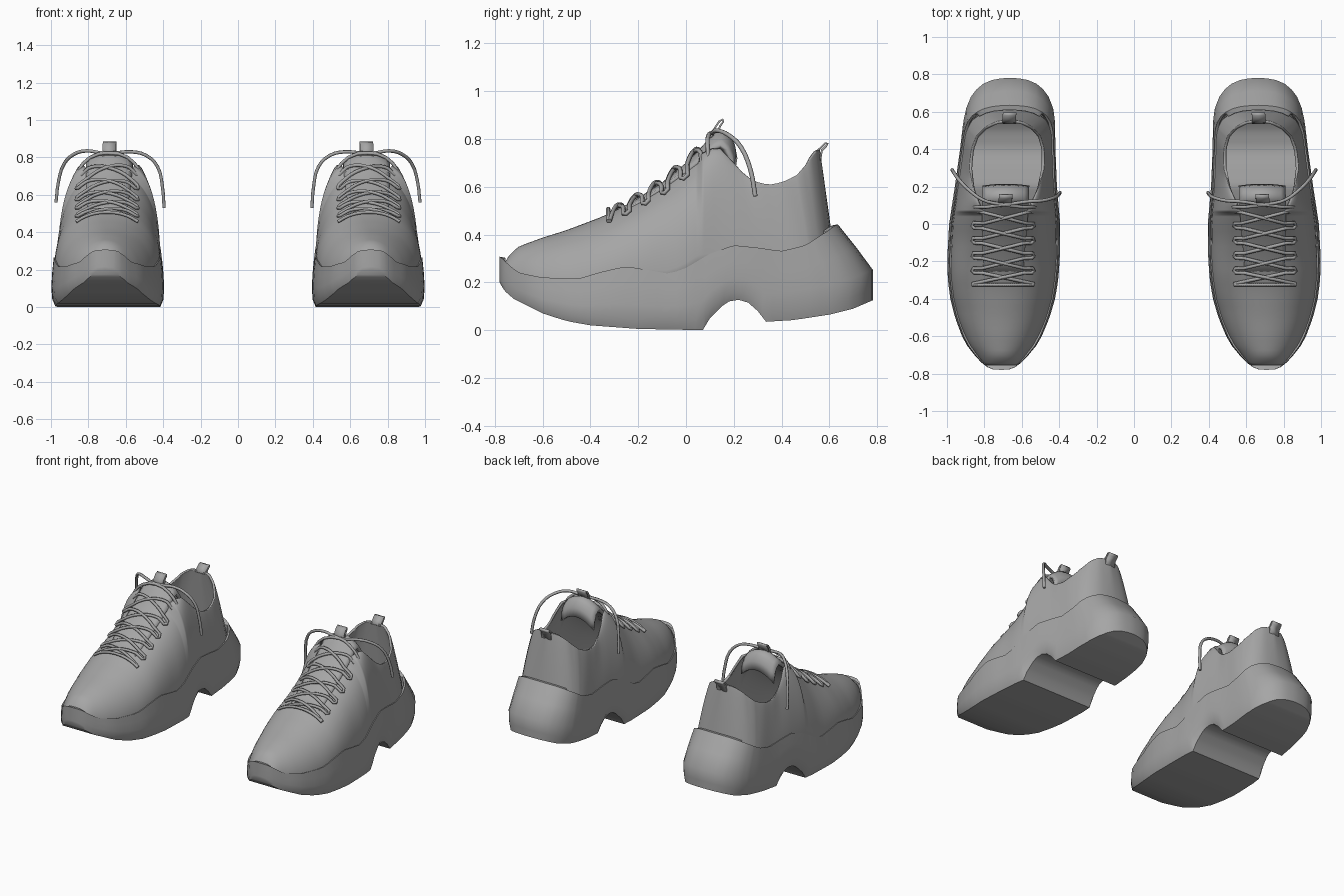
import bpy, bmesh, math

if "Cube" in bpy.data.objects:
    bpy.data.objects.remove(bpy.data.objects["Cube"])

grey = bpy.data.materials.new("grey")
grey.diffuse_color = (0.38, 0.38, 0.38, 1)
grey.use_nodes = True
grey.node_tree.nodes["Principled BSDF"].inputs["Base Color"].default_value = grey.diffuse_color


def lerp(table, y):
    """Piecewise linear lookup."""
    if y <= table[0][0]:
        return table[0][1]
    for (a, p), (b, q) in zip(table, table[1:]):
        if y <= b:
            return p + (q - p) * (y - a) / (b - a)
    return table[-1][1]


def soft(table, y, r=0.02):
    """Lookup with slightly rounded corners."""
    return (lerp(table, y - r) + 2 * lerp(table, y) + lerp(table, y + r)) / 4


# Shape tables along the shoe (y, value)
CENTRE = [(-.78, .71), (-.2, .698), (.2, .685), (.6, .665), (.78, .663)]
WIDTH = [(-.78, 0), (-.777, .045), (-.765, .075), (-.74, .108), (-.7, .145), (-.65, .185),
         (-.6, .213), (-.5, .253), (-.4, .28), (-.3, .295), (-.18, .301), (0, .297),
         (.2, .273), (.4, .255), (.55, .245), (.62, .232), (.68, .208), (.72, .178),
         (.75, .142), (.77, .095), (.778, .05), (.782, 0)]
SOLE_TOP = [(-.78, .31), (-.74, .272), (-.7, .24), (-.6, .22), (-.45, .215), (-.35, .245),
            (-.25, .267), (-.15, .25), (-.07, .235), (0, .26), (.1, .32), (.2, .355),
            (.3, .345), (.4, .33), (.5, .355), (.6, .42), (.635, .445)]
SOLE_BOTTOM = [(-.78, .2), (-.76, .165), (-.72, .13), (-.6, .07), (-.5, .038), (-.4, .02),
               (-.2, .005), (.07, 0), (.1, .05), (.15, .1), (.18, .12), (.22, .127),
               (.26, .115), (.3, .08), (.335, .035), (.45, .042), (.6, .065), (.7, .09), (.782, .125)]
CROWN = [(-.757, .28), (-.74, .315), (-.7, .35), (-.6, .387), (-.5, .418), (-.35, .475),
         (-.2, .548), (-.1, .612), (0, .69), (.05, .73), (.1, .758), (.14, .765), (.2, .70),
         (.25, .645), (.3, .617), (.35, .608), (.4, .618), (.46, .645), (.5, .69), (.54, .745), (.56, .757)]
COLLAR_HALF = [(.05, 0), (.065, .12), (.13, .15), (.2, .175), (.3, .2), (.4, .195),
               (.47, .172), (.52, .125), (.548, .07), (.56, 0)]
HEEL_TOP = [(.45, .45), (.782, .635)]
COLLAR_Y = [(.05, .05), (.15, .135), (.3, .25), (.5, .4), (.65, .49), (.75, .542), (.782, .56)]
ROUND = [(-.7, 2), (.05, 2.3), (.15, 1.6), (.35, 1.25), (.78, 1.2)]

TOE = [-.78, -.777, -.772, -.765, -.755, -.74, -.72, -.7, -.675, -.65, -.62]
HEEL = [.6, .62, .65, .68, .7, .72, .735, .75, .762, .77, .775, .778, .78, .782]
MIDDLE = [-.6 + .04 * i for i in range(30)]
NOTCH = [.07, .1, .15, .18, .22, .26, .3, .335]


def finish(name, bm, angle=35, thick=0, mirror=True):
    bmesh.ops.remove_doubles(bm, verts=bm.verts, dist=.0008)
    bmesh.ops.recalc_face_normals(bm, faces=bm.faces)
    if thick:
        bm.normal_update()
        if sum(f.normal.z * f.calc_area() for f in bm.faces) < 0:
            bmesh.ops.reverse_faces(bm, faces=bm.faces)
    me = bpy.data.meshes.new(name)
    bm.to_mesh(me)
    bm.free()
    ob = bpy.data.objects.new(name, me)
    me.materials.append(grey)
    bpy.context.collection.objects.link(ob)
    bpy.ops.object.select_all(action='DESELECT')
    ob.select_set(True)
    bpy.context.view_layer.objects.active = ob
    bpy.ops.object.shade_smooth_by_angle(angle=math.radians(angle))
    if thick:
        s = ob.modifiers.new("thickness", 'SOLIDIFY')
        s.thickness, s.offset = thick, -1
    if mirror:
        ob.modifiers.new("pair", 'MIRROR')
    return ob


def loft(rows, bm, closed=False):
    vs = [[bm.verts.new((lerp(CENTRE, y) + x, y, z)) for x, y, z in r] for r in rows]
    n = len(rows[0])
    for a, b in zip(vs, vs[1:]):
        for i in range(n if closed else n - 1):
            j = (i + 1) % n
            bm.faces.new((a[i], a[j], b[j], b[i]))


# Chunky sole: side walls, arched notch underneath, thin lip around a sunken top
rows = []
for s in sorted(set(TOE + [round(m, 3) for m in MIDDLE] + NOTCH + HEEL)):
    w, b = lerp(WIDTH, s), lerp(SOLE_BOTTOM, s)
    yt = lerp(HEEL_TOP, s) if s > .45 else s
    t = soft(SOLE_TOP, yt, .012)
    yi = yt - .025 if yt > .6 else max(yt, -.755)
    half = [(w * .93, s, b), (w * .985, s, b + .15 * (t - b)), (w, s, b + .4 * (t - b)),
            (w * .985, s + (yt - s) * .48, b + .7 * (t - b)), (w * .96, yt, t),
            (w * .9, yi, t - .005), (w * .86, yi, t - .065)]
    rows.append(half + [(-x, y, z) for x, y, z in reversed(half)])
bm = bmesh.new()
loft(rows, bm, True)
finish("sole", bm, 38)


def section(s):
    """Base width, base y, base z, collar half width, top y, top z, roundness."""
    yb = lerp(HEEL_TOP, s) - .022 * min(1, (s - .45) / .2) if s > .45 else max(s, -.757)
    w = max(0, lerp(WIDTH, s) * (.945 if s > -.6 else .93))
    yt = lerp(COLLAR_Y, s) if s > .05 else yb
    xt = lerp(COLLAR_HALF, yt) if s > .05 else 0
    return w, yb, soft(SOLE_TOP, yb) - .05, min(xt, w), yt, soft(CROWN, yt, .01), lerp(ROUND, s)


# Upper: rounded toe box running into the open ankle collar and heel
K = 14
sides = {1: [], -1: []}
for s in sorted(set(TOE + MIDDLE + [.05, .066, .075, .1] + HEEL)):
    w, yb, zb, xt, yt, zt, n = section(s)
    for d in sides:
        r = []
        for k in range(K + 1):
            a = math.pi / 2 * k / K
            c, v = max(0, math.cos(a)) ** (2 / n), math.sin(a) ** (2 / n)
            r.append((d * (xt + (w - xt) * c), yb + (yt - yb) * v, zb + (zt - zb) * v))
        sides[d].append(r)
bm = bmesh.new()
for d in sides:
    loft(sides[d], bm)
finish("upper", bm, 50, .015)

# Tongue: curved pad under the laces, rising out of the collar
TONGUE = [(-.3, .495), (-.2, .553), (-.1, .618), (0, .70), (.05, .75), (.09, .795),
          (.125, .828), (.155, .838), (.185, .815), (.205, .775), (.215, .72)]
bm = bmesh.new()
rows = []
for y, z in TONGUE:
    half = .105 + .02 * min(1, (y + .3) / .4)
    drop = .022 + .04 * max(0, min(1, (y + .05) / .15))
    rows.append([(half * u / 5, y - .01 * (u / 5) ** 2, z - drop * (u / 5) ** 2) for u in range(-5, 6)])
loft(rows, bm)
finish("tongue", bm, 60, .022)


# Pull tabs: folded ribbon loops
def ribbon(name, path, half):
    bm = bmesh.new()
    loft([[(-half, y, z), (half, y, z)] for y, z in path], bm)
    finish(name, bm, 50, .008)


ribbon("tongue_tab", [(.105, .80), (.115, .845), (.135, .875), (.155, .885), (.16, .872),
                      (.145, .85), (.135, .815)], .036)
ribbon("heel_tab", [(.535, .745), (.56, .765), (.58, .785), (.597, .783), (.59, .768),
                    (.572, .75), (.565, .71)], .036)


# Laces: crossed zigzag resting on the upper, with loose hanging ends
def surface(x, y):
    w, _, zb, _, _, _, n = section(y)
    zt = max(lerp(CROWN, y), lerp(TONGUE, y))
    return zb + (zt - zb) * max(0, 1 - (abs(x) / w) ** n) ** (1 / n)


def tube(name, pts, radius):
    cu = bpy.data.curves.new(name, 'CURVE')
    cu.dimensions, cu.bevel_depth, cu.bevel_resolution = '3D', radius, 1
    cu.resolution_u, cu.use_fill_caps = 3, True
    sp = cu.splines.new('BEZIER')
    sp.bezier_points.add(len(pts) - 1)
    for p, co in zip(sp.bezier_points, pts):
        p.co = co
        p.handle_left_type = p.handle_right_type = 'AUTO'
    ob = bpy.data.objects.new(name, cu)
    cu.materials.append(grey)
    bpy.context.collection.objects.link(ob)


ROWS = [-.32, -.25, -.17, -.09, -.01, .075]
ENDS = {1: [(.05, .11, .825), (.12, .13, .835), (.19, .18, .815), (.24, .23, .765), (.27, .27, .67), (.283, .29, .56)],
        -1: [(-.05, .11, .825), (-.12, .12, .83), (-.2, .125, .81), (-.26, .14, .75), (-.285, .155, .65), (-.295, .168, .53)]}
for side in (1, -1):
    for strand in (1, -1):
        pts = []
        d = strand
        for a, b in zip(ROWS, ROWS[1:]):
            for k in range(6):
                f = k / 6
                x, y = d * .165 * (1 - 2 * f), a + (b - a) * f
                lift = .012 + (.006 if strand > 0 else 0) * math.sin(math.pi * f)
                pts.append((x, y, surface(x, y) + lift))
            d = -d
        pts.append((d * .16, ROWS[-1], surface(.16, ROWS[-1]) + .012))
        pts.append((d * .1, .09, .80))
        pts += ENDS[-d]
        tube("lace", [(side * (.69 + .01 * (y < 0) + x), y, z) for x, y, z in pts], .0095)
    # straight bar joining the lowest eyelets
    bar = [(x * .033, -.325, surface(x * .033, -.325) + .012) for x in range(-5, 6)]
    tube("lace_bar", [(side * (.7 + x), y, z) for x, y, z in bar], .0095)
